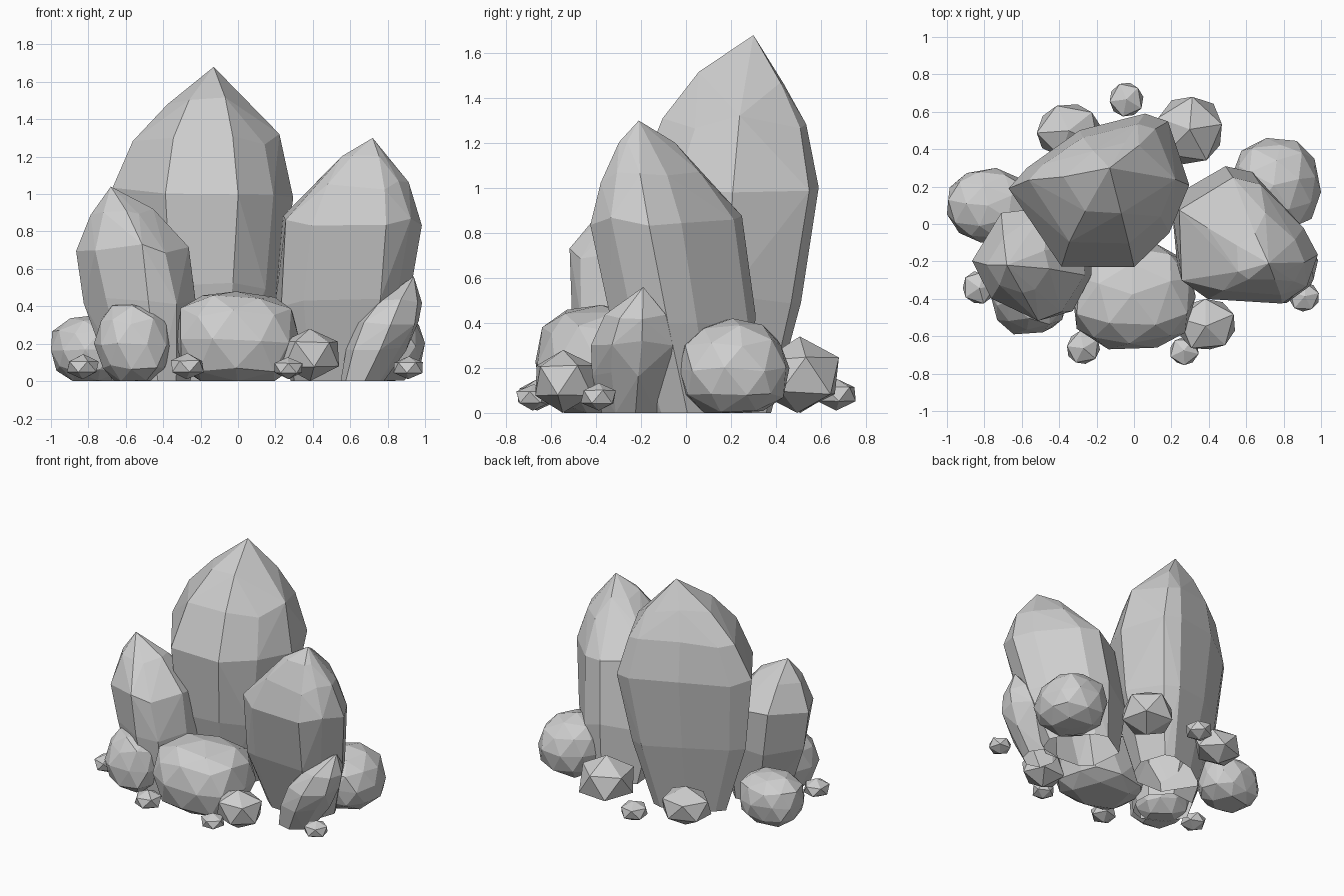
import bpy
import bmesh
import random
from math import copysign
from mathutils import Vector, Matrix

random.seed(4)
cube = bpy.data.objects.get("Cube")
if cube:
    bpy.data.objects.remove(cube, do_unlink=True)

# Single stone colour
stone = bpy.data.materials.new("grey_stone")
stone.use_nodes = True
grey = (0.62, 0.62, 0.62, 1)
stone.diffuse_color = grey
stone.node_tree.nodes["Principled BSDF"].inputs["Base Color"].default_value = grey


def jitter(amount):
    return Vector([random.uniform(-amount, amount) for _ in range(3)])


def chiselled(name, points, open_base=False):
    """Wrap points in a flat-faceted convex stone, optionally hollow below."""
    bm = bmesh.new()
    for p in points:
        bm.verts.new(p)
    bmesh.ops.convex_hull(bm, input=bm.verts[:])
    loose = [v for v in bm.verts if not v.link_faces]
    bmesh.ops.delete(bm, geom=loose, context='VERTS')
    bmesh.ops.dissolve_limit(bm, angle_limit=0.06, verts=bm.verts[:], edges=bm.edges[:])
    bmesh.ops.recalc_face_normals(bm, faces=bm.faces[:])
    if open_base:
        floor = [f for f in bm.faces if all(v.co.z < 0.001 for v in f.verts)]
        bmesh.ops.delete(bm, geom=floor, context='FACES')
    mesh = bpy.data.meshes.new(name)
    bm.to_mesh(mesh)
    bm.free()
    mesh.materials.append(stone)
    obj = bpy.data.objects.new(name, mesh)
    bpy.context.collection.objects.link(obj)


def spire(name, base, apex, outline, widest, profile, rough):
    """Stack scaled copies of the widest outline along a leaning axis."""
    base, apex = Vector((*base, 0)), Vector(apex)
    middle = base.lerp(apex, widest)
    points = [apex]
    for height, scale in profile:
        centre = base.lerp(apex, height)
        for x, y in outline:
            p = centre + Vector((x - middle.x, y - middle.y, 0)) * scale
            if height > 0:
                wobble = jitter(rough)
                p += Vector((wobble.x * 0.4, wobble.y * 0.4, wobble.z))
            points.append(p)
    chiselled(name, points, open_base=True)


def rock(name, low, high, detail, rough, turn=0.0, sink=0.0, blocky=1.0):
    """Rough upright ball fitted to a box, with its sunken underside cut flat."""
    bm = bmesh.new()
    bmesh.ops.create_icosphere(bm, subdivisions=detail, radius=1)
    spin = Matrix.Rotation(turn, 3, 'Z')
    pts = []
    for v in bm.verts:
        square = Vector([copysign(abs(c) ** blocky, c) for c in spin @ v.co])
        pts.append(square + jitter(rough))
    bm.free()
    low, high = Vector((*low, -sink)), Vector(high)
    lo = [min(p[i] for p in pts) for i in range(3)]
    hi = [max(p[i] for p in pts) for i in range(3)]
    fitted = []
    for p in pts:
        q = [low[i] + (p[i] - lo[i]) / (hi[i] - lo[i]) * (high[i] - low[i]) for i in range(3)]
        q[2] = max(q[2], 0)
        fitted.append(q)
    chiselled(name, fitted)


# Tall pointed stones
spire("tall_spire", (-0.16, 0.2), (-0.13, 0.3, 1.68),
      [(-0.67, 0.2), (-0.58, 0.3), (-0.3, 0.5), (0.05, 0.59), (0.18, 0.55),
       (0.3, 0.2), (0.2, -0.05), (0, -0.23), (-0.4, -0.22), (-0.5, -0.06)], 0.6,
      [(0, 0.54), (0.3, 0.85), (0.6, 1), (0.77, 0.8), (0.885, 0.46)], 0.03)
spire("right_hand_spire", (0.58, 0.04), (0.72, -0.21, 1.3),
      [(0.23, 0.07), (0.53, 0.25), (0.67, 0.21), (0.9, -0.02), (0.97, -0.17),
       (0.91, -0.34), (0.8, -0.43), (0.38, -0.4), (0.26, -0.3)], 0.64,
      [(0, 0.68), (0.32, 0.96), (0.66, 1), (0.81, 0.7), (0.91, 0.35)], 0.03)
spire("left_hand_spire", (-0.5, -0.24), (-0.68, -0.22, 1.04),
      [(-0.87, -0.2), (-0.72, 0.06), (-0.46, 0.08), (-0.28, -0.1),
       (-0.27, -0.27), (-0.38, -0.46), (-0.52, -0.51), (-0.76, -0.4)], 0.68,
      [(0, 0.7), (0.42, 1), (0.68, 1), (0.86, 0.55)], 0.03)
spire("small_leaning_spire", (0.68, -0.23), (0.94, -0.19, 0.56),
      [(0.63, -0.22), (0.67, -0.1), (0.88, -0.06), (0.97, -0.2), (0.94, -0.33), (0.82, -0.42), (0.67, -0.38)],
      0.55, [(0, 0.68), (0.3, 0.94), (0.55, 1), (0.76, 0.74)], 0.012)

# Rounded boulders around the foot
rock("front_boulder", (-0.33, -0.67), (0.33, -0.1, 0.48), 2, 0.05, 0.3, 0.05, 0.8)
rock("front_side_boulder", (-0.77, -0.59), (-0.35, -0.17, 0.42), 2, 0.05, 0.9, 0.03, 0.9)
rock("left_rear_boulder", (-1.0, -0.1), (-0.56, 0.3, 0.35), 2, 0.05, 0.5, 0.03, 0.9)
rock("right_rear_boulder", (0.52, -0.03), (1.0, 0.46, 0.42), 2, 0.05, 0.2, 0.03, 0.9)

# Angular chunks
rock("front_chunk", (0.24, -0.67), (0.54, -0.4, 0.28), 1, 0.05, 0.4)
rock("rear_left_chunk", (-0.52, 0.36), (-0.17, 0.64, 0.28), 1, 0.05, 0.7)
rock("rear_right_chunk", (0.11, 0.32), (0.47, 0.68, 0.34), 1, 0.05, 0.2)

# Scattered pebbles
pebbles = [(-0.83, -0.34, 0.085), (-0.27, -0.66, 0.088), (0.27, -0.68, 0.075),
           (0.91, -0.39, 0.078), (-0.04, 0.665, 0.09)]
for n, (x, y, r) in enumerate(pebbles):
    rock(f"pebble_{n + 1}", (x - r, y - r), (x + r, y + r, r * 1.7), 1, 0.04, n * 0.5, -0.01)
